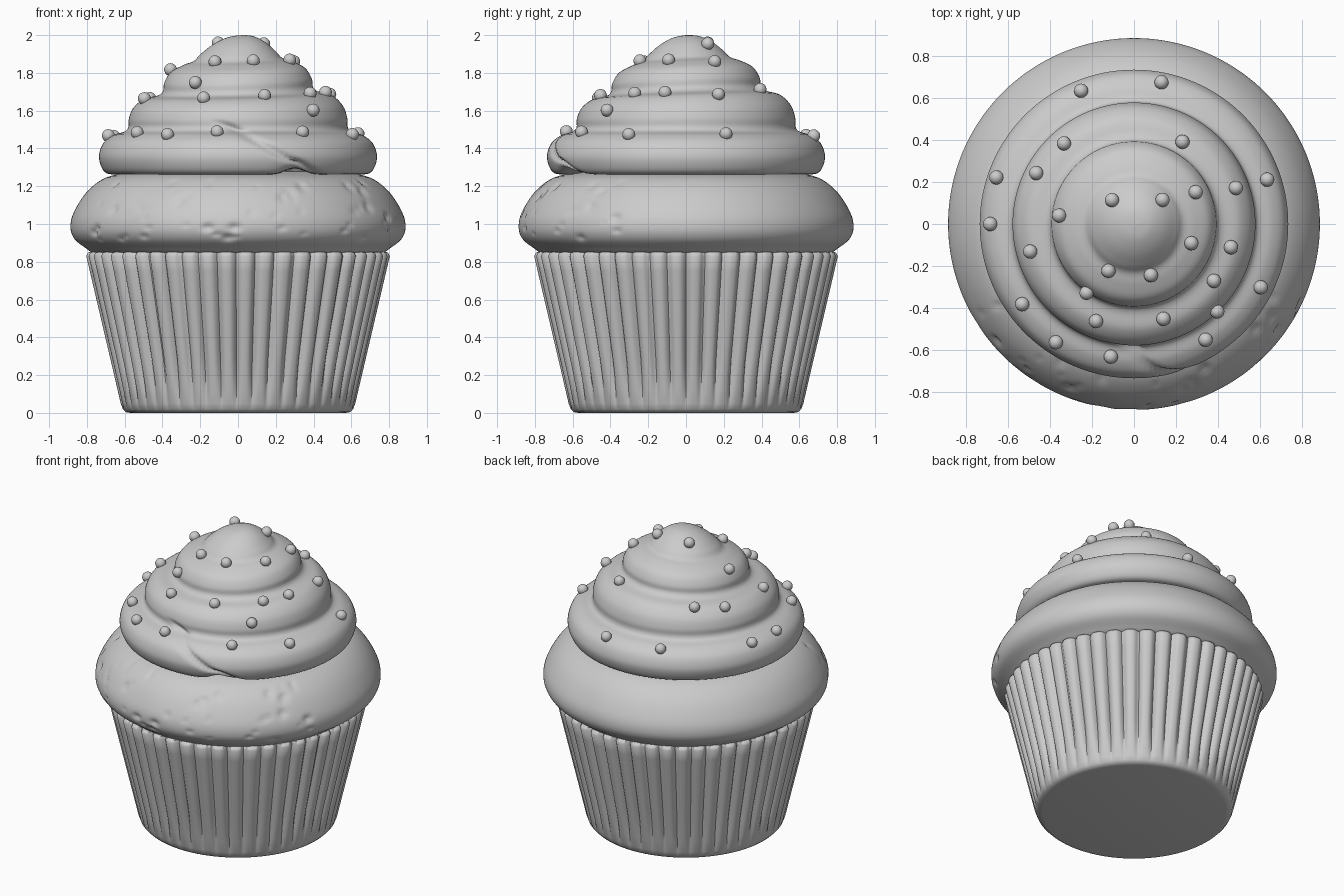
import bpy, bmesh, math, random
from mathutils import Vector
from mathutils.geometry import interpolate_bezier

random.seed(4)
if "Cube" in bpy.data.objects:
    bpy.data.objects.remove(bpy.data.objects["Cube"], do_unlink=True)

clay = bpy.data.materials.new("clay_grey")
clay.use_nodes = True
grey = (0.6, 0.6, 0.6, 1)
clay.diffuse_color = grey
clay.node_tree.nodes["Principled BSDF"].inputs["Base Color"].default_value = grey


def finish(bm, name, angle):
    bmesh.ops.recalc_face_normals(bm, faces=bm.faces)
    mesh = bpy.data.meshes.new(name)
    bm.to_mesh(mesh)
    bm.free()
    obj = bpy.data.objects.new(name, mesh)
    bpy.context.collection.objects.link(obj)
    mesh.materials.append(clay)
    bpy.ops.object.select_all(action='DESELECT')
    obj.select_set(True)
    bpy.context.view_layer.objects.active = obj
    bpy.ops.object.shade_smooth_by_angle(angle=math.radians(angle))
    return obj


def smooth_profile(points, steps):
    # Smooth curve through the given (radius, height) points
    p = [Vector((r, 0, z)) for r, z in points]
    p = [p[0]] + p + [p[-1]]
    out = []
    for a, b, c, d in zip(p, p[1:], p[2:], p[3:]):
        out += interpolate_bezier(b, b + (c - a) / 6, c - (d - b) / 6, c, steps + 1)[:-1]
    return [(max(v.x, 0.001), v.z) for v in out + [p[-1]]]


def lathe(name, profile, segments, shape, angle=60):
    # Revolve a profile; shape(angle, r, z) returns the final point
    bm = bmesh.new()
    rings = [[bm.verts.new(shape(math.tau * i / segments, r, z)) for i in range(segments)]
             for r, z in profile]
    for low, high in zip(rings, rings[1:]):
        for i in range(segments):
            j = (i + 1) % segments
            bm.faces.new((low[i], low[j], high[j], high[i]))
    bm.faces.new(rings[0])
    bm.faces.new(rings[-1])
    return finish(bm, name, angle)


def polar(a, r, z):
    return Vector((r * math.cos(a), r * math.sin(a), z))


# Pleated paper liner
PLEATS = 48


def pleat(a, r, z):
    depth = 0.034 * min(1, max(0, (z - 0.02) / 0.25)) ** 0.7
    wave = abs(math.sin(a * PLEATS / 2 + 0.3 * math.sin(3 * a)))
    return polar(a, r - depth * (1 - wave) ** 1.5, z)


liner = [(0.57, 0), (0.595, 0.004), (0.61, 0.02), (0.622, 0.05)]
liner += [(0.622 + 0.183 * t / 10, 0.05 + 0.78 * t / 10) for t in range(1, 11)]
liner += [(0.795, 0.85), (0.74, 0.855)]
lathe("paper_liner", liner, PLEATS * 10, pleat)

# Baked cake crown, pitted towards the front
pits = []
for i in range(55):
    a = -math.pi / 2 + random.uniform(-1.15, 1.15)
    pits.append((polar(a, 0.85, random.uniform(0.9, 1.23)), random.uniform(0.008, 0.02)))


def pitted(a, r, z):
    p = polar(a, r, z)
    dent = 0
    if p.y < 0.1:
        for centre, size in pits:
            arc = (a - math.atan2(centre.y, centre.x) + math.pi) % math.tau - math.pi
            d = (arc * 0.85) ** 2 * 0.5 + (z - centre.z) ** 2
            dent = max(dent, size * math.exp(-d / size ** 2))
    return polar(a, r - dent, z)


crown = [(0.7, 0.86), (0.76, 0.845), (0.81, 0.875), (0.865, 0.92), (0.887, 0.98),
         (0.87, 1.06), (0.8, 1.17), (0.7, 1.245), (0.55, 1.28)]
lathe("cake_crown", smooth_profile(crown, 6), 320, pitted)


# Swirled frosting with a diagonal fold where the lowest coil ends
def swirl(a, r, z):
    p = polar(a, r, z)
    lift = min(1, max(0, (z - 1.5) / 0.2))
    p.z += lift * (0.05 * p.x + 0.07 * p.y) * (1 - r / 0.9)
    if p.y < 0 and 1.26 < z < 1.56 and r > 0.5:
        line = -0.05 + (1.52 - z) * 1.8
        off = p.x - line
        fade = min(1, (1.56 - z) / 0.06)
        p = p - fade * 0.025 * math.exp(-(off / 0.035) ** 2) * polar(a, 1, 0)
        p.z += 0.035 * math.exp(-((p.x - 0.3) / 0.07) ** 2) * max(0, (1.36 - z) / 0.1)
    if r < 0.2:
        p.x += 0.02 * (1 - r / 0.2)
    return p


frosting = [(0.55, 1.26), (0.66, 1.262), (0.705, 1.275), (0.73, 1.32), (0.735, 1.37),
            (0.712, 1.43), (0.66, 1.47), (0.6, 1.49), (0.58, 1.515), (0.578, 1.56),
            (0.555, 1.62), (0.5, 1.67), (0.425, 1.69), (0.397, 1.715), (0.39, 1.76),
            (0.355, 1.815), (0.29, 1.85), (0.235, 1.87), (0.2, 1.905),
            (0.14, 1.955), (0.07, 1.99), (0.001, 2.0)]
swirl_obj = lathe("frosting_swirl", smooth_profile(frosting, 5), 192, swirl)

# Round sprinkles dropped onto the frosting
spots = [(-.25, .63), (.13, .67), (-.33, .38), (.23, .39), (-.65, .22), (-.46, .24),
         (.29, .15), (.48, .17), (.63, .21), (-.1, .11), (.13, .11), (-.35, .04),
         (-.68, 0), (-.49, -.13), (.27, -.09), (.46, -.11), (-.12, -.22), (.08, -.24),
         (-.22, -.32), (.38, -.27), (.6, -.3), (-.53, -.38), (.39, -.41), (-.18, -.46),
         (.14, -.45), (-.37, -.56), (-.11, -.63), (.34, -.55)]
bpy.context.view_layer.update()
bm = bmesh.new()
for x, y in spots:
    hit, place, normal, _ = swirl_obj.ray_cast(Vector((x, y, 3)), Vector((0, 0, -1)))
    if hit:
        ball = bmesh.ops.create_uvsphere(bm, u_segments=16, v_segments=10, radius=0.034)
        bmesh.ops.translate(bm, verts=ball["verts"], vec=place + normal * 0.012)
finish(bm, "sprinkles", 60)
